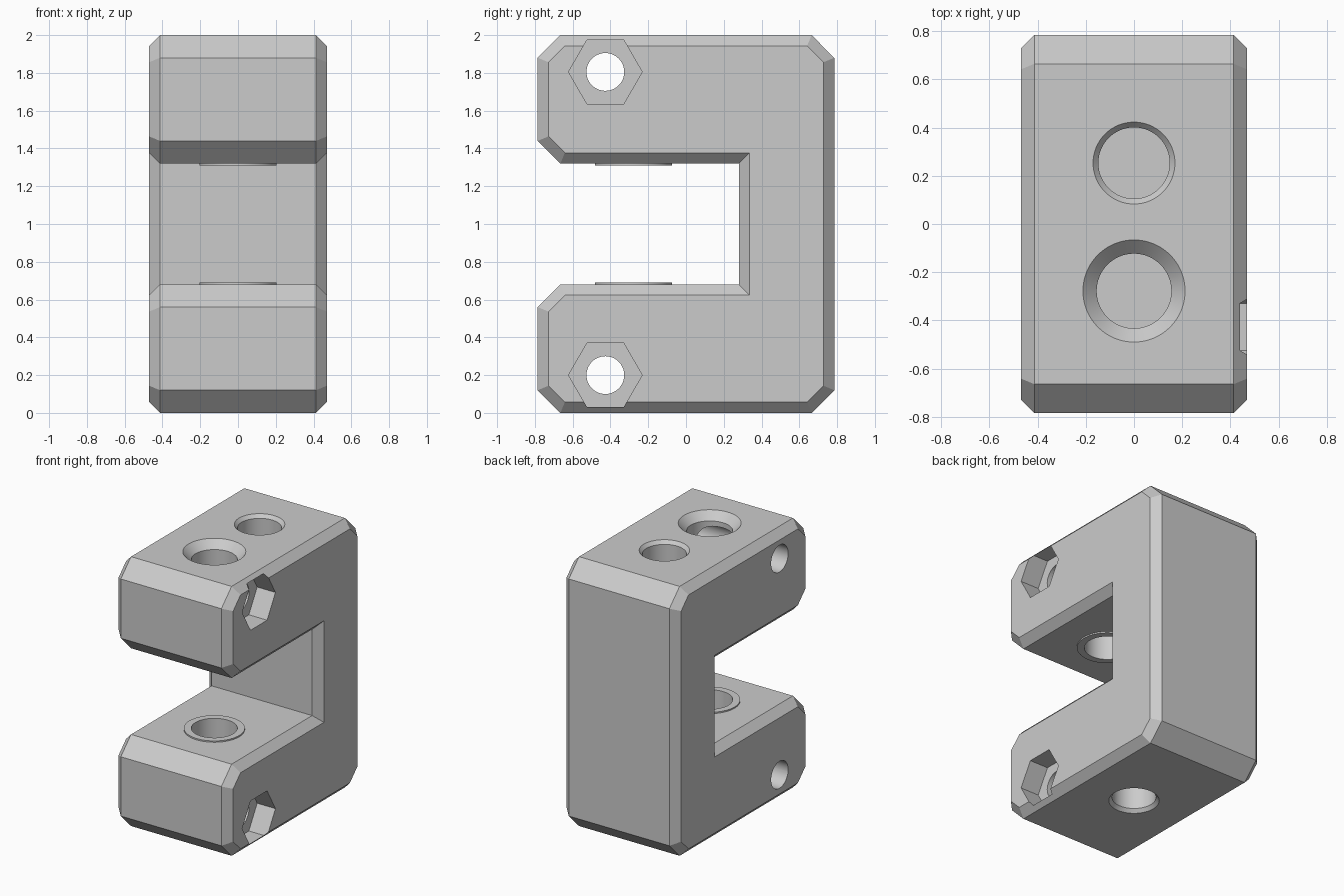
import bpy, bmesh, math
from mathutils import Vector

if "Cube" in bpy.data.objects:
    bpy.data.objects.remove(bpy.data.objects["Cube"])

grey = bpy.data.materials.new("plain grey")
grey.use_nodes = True
COLOUR = (0.6, 0.6, 0.6, 1)
grey.diffuse_color = COLOUR
grey.node_tree.nodes["Principled BSDF"].inputs["Base Color"].default_value = COLOUR


def make_object(name, bm):
    bmesh.ops.recalc_face_normals(bm, faces=bm.faces)
    mesh = bpy.data.meshes.new(name)
    bm.to_mesh(mesh)
    bm.free()
    mesh.materials.append(grey)
    obj = bpy.data.objects.new(name, mesh)
    bpy.context.collection.objects.link(obj)
    return obj


def loft(name, loops):
    """Skin a row of matching closed loops and cap both ends."""
    bm = bmesh.new()
    rings = [[bm.verts.new(p) for p in loop] for loop in loops]
    n = len(rings[0])
    for a, b in zip(rings, rings[1:]):
        for i in range(n):
            j = (i + 1) % n
            bm.faces.new((a[i], a[j], b[j], b[i]))
    bm.faces.new(rings[0])
    bm.faces.new(rings[-1])
    return make_object(name, bm)


def turned(name, y, stations, sides=64):
    """Round part along z from (height, radius) stations."""
    angles = [math.tau * i / sides for i in range(sides)]
    return loft(name, [[(r * math.cos(a), y + r * math.sin(a), z) for a in angles]
                       for z, r in stations])


def crosswise(name, y, z, radius, x0, x1, sides):
    """Prism along x, with a corner pointing along y."""
    angles = [math.tau * i / sides for i in range(sides)]
    return loft(name, [[(x, y + radius * math.cos(a), z + radius * math.sin(a))
                        for a in angles] for x in (x0, x1)])


def inset(points, d):
    """Move every edge of a clockwise outline inward by d."""
    result = []
    for i, p in enumerate(points):
        e1 = (p - points[i - 1]).normalized()
        e2 = (points[(i + 1) % len(points)] - p).normalized()
        n1, n2 = Vector((e1.y, -e1.x)), Vector((e2.y, -e2.x))
        result.append(p + (n1 + n2) * d / (1 + n1.dot(n2)))
    return result


def boolean(target, tool, operation):
    mod = target.modifiers.new(operation, 'BOOLEAN')
    mod.operation = operation
    mod.solver = 'EXACT'
    mod.object = tool
    bpy.context.view_layer.objects.active = target
    bpy.ops.object.modifier_apply(modifier=mod.name)
    bpy.data.objects.remove(tool)


# C-shaped body: upper half outline mirrored about mid height
upper = [(0.28, 1.32), (-0.665, 1.32), (-0.785, 1.44), (-0.785, 1.88),
         (-0.665, 2), (0.665, 2), (0.785, 1.88)]
outline = [Vector(p) for p in upper]
outline += [Vector((y, 2 - z)) for y, z in reversed(upper)]
small = inset(outline, 0.057)
body = loft("clamp_body", [[(x, p.x, p.y) for p in loop] for x, loop in
                           ((-0.47, small), (-0.413, outline),
                            (0.413, outline), (0.47, small))])

# Raised rings on the jaw faces
FRONT, BACK = -0.278, 0.253
boolean(body, turned("upper_boss", FRONT, [(1.31, 0.205), (1.4, 0.205)]), 'UNION')
boolean(body, turned("lower_boss", FRONT, [(0.6, 0.205), (0.69, 0.205)]), 'UNION')

# Countersunk rod hole through the upper jaw, blind hole in the lower jaw
boolean(body, turned("upper_rod_hole", FRONT,
                     [(1.2, 0.155), (1.943, 0.155), (2, 0.212), (2.05, 0.212)]), 'DIFFERENCE')
boolean(body, turned("lower_rod_hole", FRONT, [(0.32, 0.155), (0.8, 0.155)]), 'DIFFERENCE')

# Blind mounting holes in the top and the bottom
for name, y, face, inward in (("top_mount", BACK, 2, -1), ("bottom_mount", 0, 0, 1)):
    stations = [(face - inward * 0.05, 0.17), (face, 0.17),
                (face + inward * 0.025, 0.148), (face + inward * 0.3, 0.148)]
    boolean(body, turned(name, y, stations), 'DIFFERENCE')

# Cross bolts with hexagonal nut pockets on one side
for z in (0.2, 1.805):
    boolean(body, crosswise("bolt_hole", -0.427, z, 0.1, -0.6, 0.6, 48), 'DIFFERENCE')
    boolean(body, crosswise("nut_pocket", -0.427, z, 0.195, 0.32, 0.6, 6), 'DIFFERENCE')

# Smooth bores, sharp edges elsewhere
bpy.ops.object.select_all(action='DESELECT')
body.select_set(True)
bpy.context.view_layer.objects.active = body
bpy.ops.object.shade_smooth_by_angle(angle=math.radians(20))
